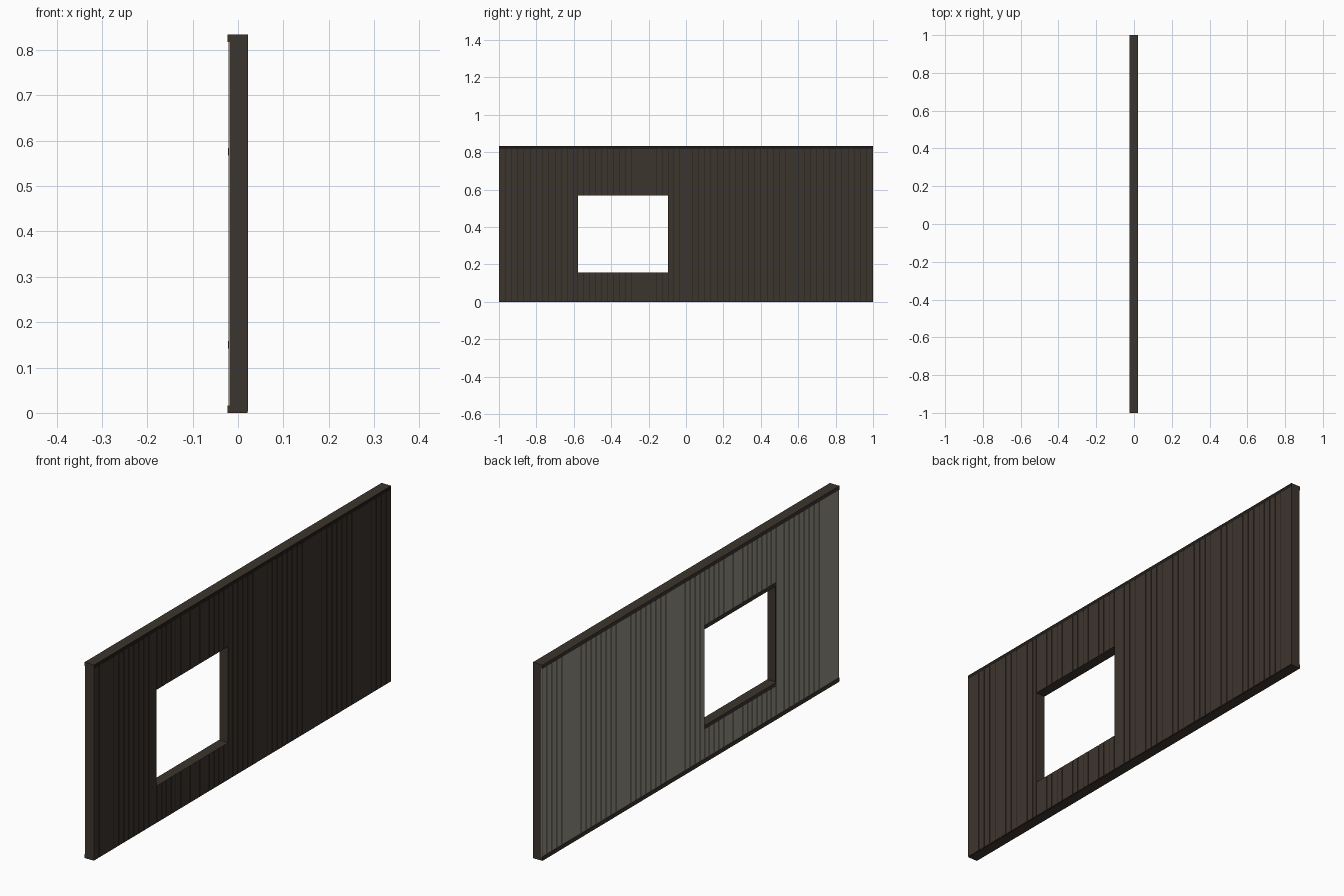
import bpy, bmesh

if "Cube" in bpy.data.objects:
    bpy.data.objects.remove(bpy.data.objects["Cube"])

H = 0.834                      # wall height
Y0, Y1 = -0.578, -0.096        # window opening, along y
Z0, Z1 = 0.158, 0.568          # window opening, in z
TRIM = 0.016                   # trim height
GAP = 0.0025                   # groove between boards


def material(name, rgb):
    m = bpy.data.materials.new(name)
    m.diffuse_color = (*rgb, 1)
    m.use_nodes = True
    m.node_tree.nodes["Principled BSDF"].inputs["Base Color"].default_value = m.diffuse_color
    return m


brown = material("brown timber", (0.046, 0.035, 0.027))
dark = material("dark groove brown", (0.016, 0.012, 0.009))
grey = material("warm grey boards", (0.30, 0.275, 0.225))


def add_box(bm, x, y, z):
    v = [bm.verts.new((a, b, c)) for a in x for b in y for c in z]
    for f in ((0, 1, 3, 2), (4, 6, 7, 5), (0, 4, 5, 1),
              (2, 3, 7, 6), (0, 2, 6, 4), (1, 5, 7, 3)):
        bm.faces.new([v[i] for i in f])


def make(name, boxes, mats, rule=None):
    bm = bmesh.new()
    for b in boxes:
        add_box(bm, *b)
    bmesh.ops.recalc_face_normals(bm, faces=bm.faces[:])
    if rule:
        for f in bm.faces:
            f.material_index = rule(f)
    me = bpy.data.meshes.new(name)
    bm.to_mesh(me)
    bm.free()
    for m in mats:
        me.materials.append(m)
    ob = bpy.data.objects.new(name, me)
    bpy.context.collection.objects.link(ob)
    return ob


# Solid core around the opening; its broad faces show as dark grooves
cx = (-0.0175, 0.0205)
make("wall_core", [
    (cx, (-1, Y0), (0, H)),
    (cx, (Y1, 1), (0, H)),
    (cx, (Y0, Y1), (0, Z0)),
    (cx, (Y0, Y1), (Z1, H)),
], [brown, dark], lambda f: 1 if abs(f.normal.x) > 0.5 else 0)


def boards(x, low, high, sill, head):
    """Vertical boards for one side, cut short above and below the window."""
    out = []

    def run(edges, z):
        for a, b in zip(edges, edges[1:]):
            a2 = a if a == -1 else a + GAP / 2
            b2 = b if b == 1 else b - GAP / 2
            out.append((x, (a2, b2), z))

    grid = [-1 + k / 30 for k in range(60)] + [1]
    run([g for g in grid if g < Y0 - 0.01] + [Y0], (low, high))
    run([Y1] + [g for g in grid if g > Y1 + 0.01], (low, high))
    short = [Y0 + (Y1 - Y0) * i / 15 for i in range(16)]
    run(short, (low, sill))
    run(short, (head, high))
    return out


# Brown boards on the +x side, grey boards on the -x side
make("brown_boards", boards((0.0205, 0.022), 0.003, H - TRIM, Z0, Z1), [brown])
make("grey_boards", boards((-0.0205, -0.0175), TRIM, H - TRIM,
                           Z0 - TRIM, Z1 + TRIM), [grey])

# Dark strip along the top of the +x side
make("top_strip", [((0.0205, 0.0218), (-1, 1), (H - TRIM, H))], [brown, dark],
     lambda f: 1 if f.normal.x > 0.5 else 0)

# Projecting rails on the -x side: top, bottom, window sill and window head
tx = (-0.0235, -0.0175)
make("top_rail", [(tx, (-1, 1), (H - TRIM, H))], [brown])
make("bottom_rail", [(tx, (-1, 1), (0, TRIM))], [brown])
make("window_sill", [((-0.022, -0.0175), (Y0, Y1), (Z0 - TRIM, Z0))], [brown])
make("window_head", [((-0.022, -0.0175), (Y0, Y1), (Z1, Z1 + TRIM))], [brown])
